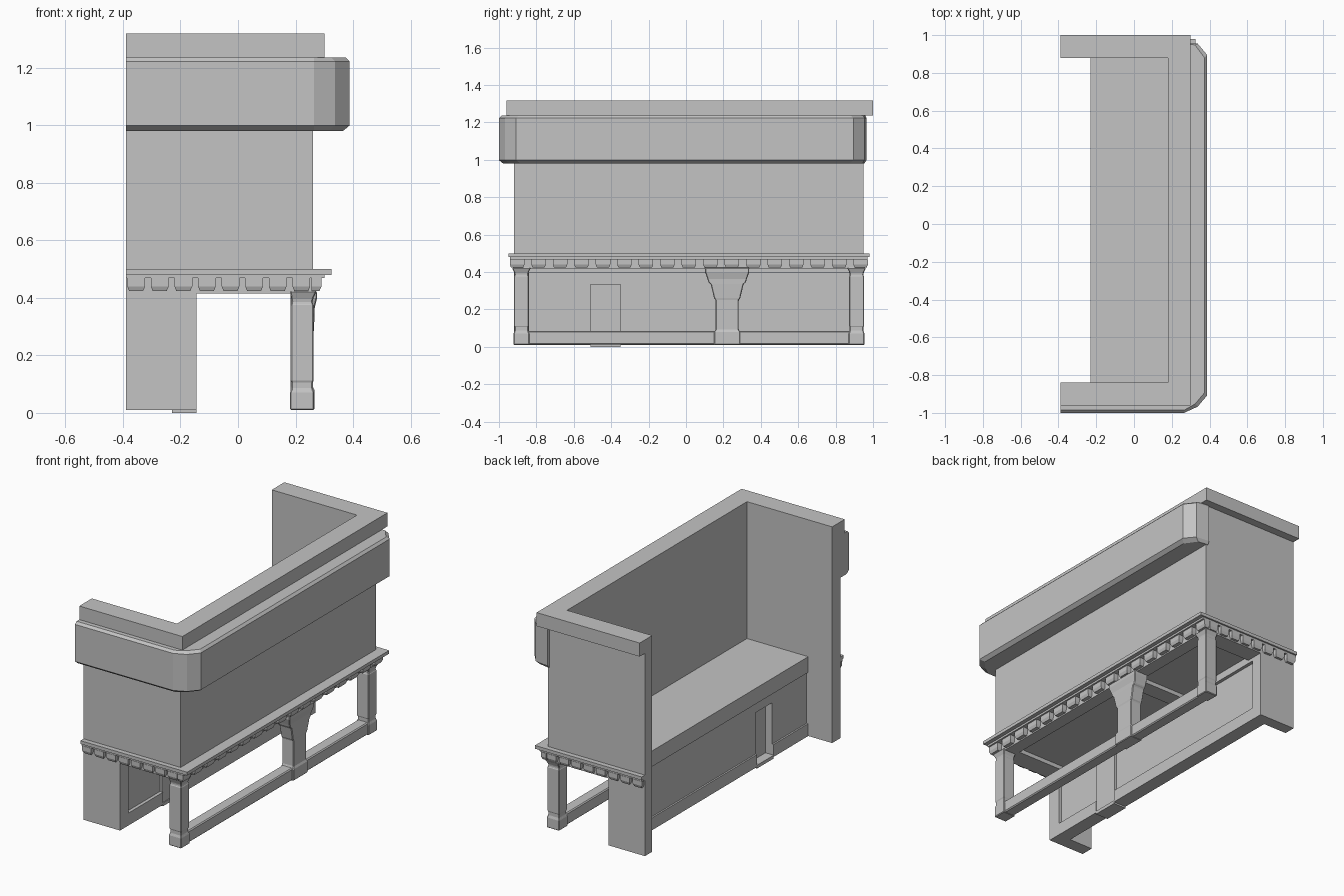
import bpy, bmesh

if "Cube" in bpy.data.objects:
    bpy.data.objects.remove(bpy.data.objects["Cube"])

stone = bpy.data.materials.new("plain grey")
stone.diffuse_color = (0.55, 0.55, 0.55, 1)
stone.use_nodes = True
stone.node_tree.nodes["Principled BSDF"].inputs["Base Color"].default_value = stone.diffuse_color


def finish(name, bm):
    bmesh.ops.recalc_face_normals(bm, faces=bm.faces)
    me = bpy.data.meshes.new(name)
    bm.to_mesh(me)
    bm.free()
    me.materials.append(stone)
    ob = bpy.data.objects.new(name, me)
    bpy.context.collection.objects.link(ob)
    return ob


def add_loft(bm, sections):
    """Join (outline, z) sections, closing both ends."""
    rings = [[bm.verts.new((x, y, z)) for x, y in pts] for pts, z in sections]
    n = len(rings[0])
    for a, b in zip(rings, rings[1:]):
        for i in range(n):
            j = (i + 1) % n
            bm.faces.new((a[i], a[j], b[j], b[i]))
    bm.faces.new(rings[0][::-1])
    bm.faces.new(rings[-1])


def loft(name, sections):
    bm = bmesh.new()
    add_loft(bm, sections)
    return finish(name, bm)


def rect(x0, x1, y0, y1):
    return [(x0, y0), (x1, y0), (x1, y1), (x0, y1)]


def box(name, x0, x1, y0, y1, z0, z1):
    return loft(name, [(rect(x0, x1, y0, y1), z0), (rect(x0, x1, y0, y1), z1)])


def bevel(ob, w):
    m = ob.modifiers.new("bevel", 'BEVEL')
    m.width = w
    m.segments = 1
    m.limit_method = 'ANGLE'


BACK, IN_X, IN_Y0, IN_Y1 = -0.39, 0.18, -0.84, 0.88


def u_shape(xo, y0, y1):
    """U plan, open towards -x, with a common inner face."""
    return [(BACK, y0), (xo, y0), (xo, y1), (BACK, y1),
            (BACK, IN_Y1), (IN_X, IN_Y1), (IN_X, IN_Y0), (BACK, IN_Y0)]


def u_prism(name, xo, y0, y1, z0, z1):
    return loft(name, [(u_shape(xo, y0, y1), z0), (u_shape(xo, y0, y1), z1)])


# upper storey walls and parapet
u_prism("upper_walls", 0.26, -0.92, 0.95, 0.415, 1.236)
u_prism("parapet", 0.30, -0.96, 1.0, 1.236, 1.318)


# fascia band wrapping the front and one side, with angled corners
def band(d):
    return [(BACK, -1 + d), (0.265, -1 + d), (0.337 - d, -0.967 + d),
            (0.387 - d, -0.908 + d), (0.387 - d, 0.895 - d),
            (0.337 - d, 0.955 - d / 2), (0.25, 0.965 - d / 2),
            (0.25, -0.91), (BACK, -0.91)]


loft("fascia_band", [(band(0.022), 0.98), (band(0), 0.998),
                     (band(0), 1.222), (band(0.014), 1.236)])

# cornice
u_prism("cornice_slab", 0.325, -0.95, 0.98, 0.48, 0.5)
u_prism("cornice_moulding", 0.30, -0.94, 0.97, 0.468, 0.48)

# tapered dentil blocks under the cornice
bm = bmesh.new()


def dentil(x0, x1, y0, y1, ax, sgn):
    t = 0.007
    lo = [x0 + t, x1 - t, y0 + t, y1 - t]
    lo[ax * 2 + (0 if sgn > 0 else 1)] = (x0, x1, y0, y1)[ax * 2 + (0 if sgn > 0 else 1)]
    add_loft(bm, [(rect(*lo), 0.423), (rect(x0, x1, y0, y1), 0.44),
                  (rect(x0, x1, y0, y1), 0.468)])


for i in range(8):
    x = -0.385 + 0.082 * i
    dentil(x, x + 0.062, -0.942, -0.92, 1, -1)
    dentil(x, x + 0.062, 0.95, 0.972, 1, 1)
for i in range(17):
    y = -0.942 + 0.1148 * i
    dentil(0.255, 0.29, y, y + 0.078, 0, 1)
finish("dentils", bm)

# floor and ceiling joist
box("floor", -0.23, 0.18, IN_Y0, IN_Y1, 0.44, 0.49)
box("ceiling_joist", -0.145, 0.18, 0.17, 0.27, 0.415, 0.44)
for n, a, b in (("near", IN_Y0, IN_Y0 + 0.04), ("far", IN_Y1 - 0.04, IN_Y1)):
    box("ceiling_edge_" + n, -0.145, 0.18, a, b, 0.415, 0.44)

# ground floor wing walls
box("near_wing_wall", BACK, -0.145, -0.92, IN_Y0, 0.01, 0.415)
box("far_wing_wall", BACK, -0.145, IN_Y1, 0.95, 0.01, 0.415)

# ground floor cross wall, skirting and side frames, split around the door
D0, D1 = -0.51, -0.35
for n, a, b in (("near", IN_Y0, D0), ("far", D1, IN_Y1)):
    box("cross_wall_" + n, -0.22, -0.165, a, b, 0.01, 0.44)
    box("skirting_" + n, -0.23, -0.145, a, b, 0.01, 0.085)
box("wall_top_rail", -0.23, -0.145, IN_Y0, IN_Y1, 0.395, 0.44)
box("door_head", -0.22, -0.165, D0, D1, 0.335, 0.395)
box("door_panel", -0.175, -0.15, D0, D1, 0.02, 0.335)
box("door_sill", -0.23, -0.145, D0, D1, 0.0, 0.02)


# corner posts: base block, neck, shaft, capital
def post(name, cy):
    prof = [(0.01, 0.042), (0.075, 0.042), (0.082, 0.037), (0.105, 0.037),
            (0.112, 0.040), (0.375, 0.040), (0.382, 0.036), (0.395, 0.038),
            (0.423, 0.05)]
    cx = 0.223
    bevel(loft(name, [(rect(cx - min(h, 0.042), cx + h, cy - h, cy + h), z)
                      for z, h in prof]), 0.004)


post("near_post", -0.88)
post("far_post", 0.912)

# middle pillar with flared bracket head
prof = [(0.01, 0.07, 0.266), (0.08, 0.07, 0.266), (0.092, 0.062, 0.26),
        (0.25, 0.062, 0.26), (0.26, 0.07, 0.262), (0.335, 0.088, 0.266),
        (0.345, 0.1, 0.266), (0.362, 0.105, 0.266), (0.4, 0.118, 0.275),
        (0.423, 0.118, 0.275)]
bevel(loft("middle_pillar", [(rect(0.183, x, 0.22 - h, 0.22 + h), z)
                             for z, h, x in prof]), 0.004)

# low beam joining the posts
bevel(box("low_beam", 0.187, 0.258, -0.86, 0.89, 0.012, 0.085), 0.006)
